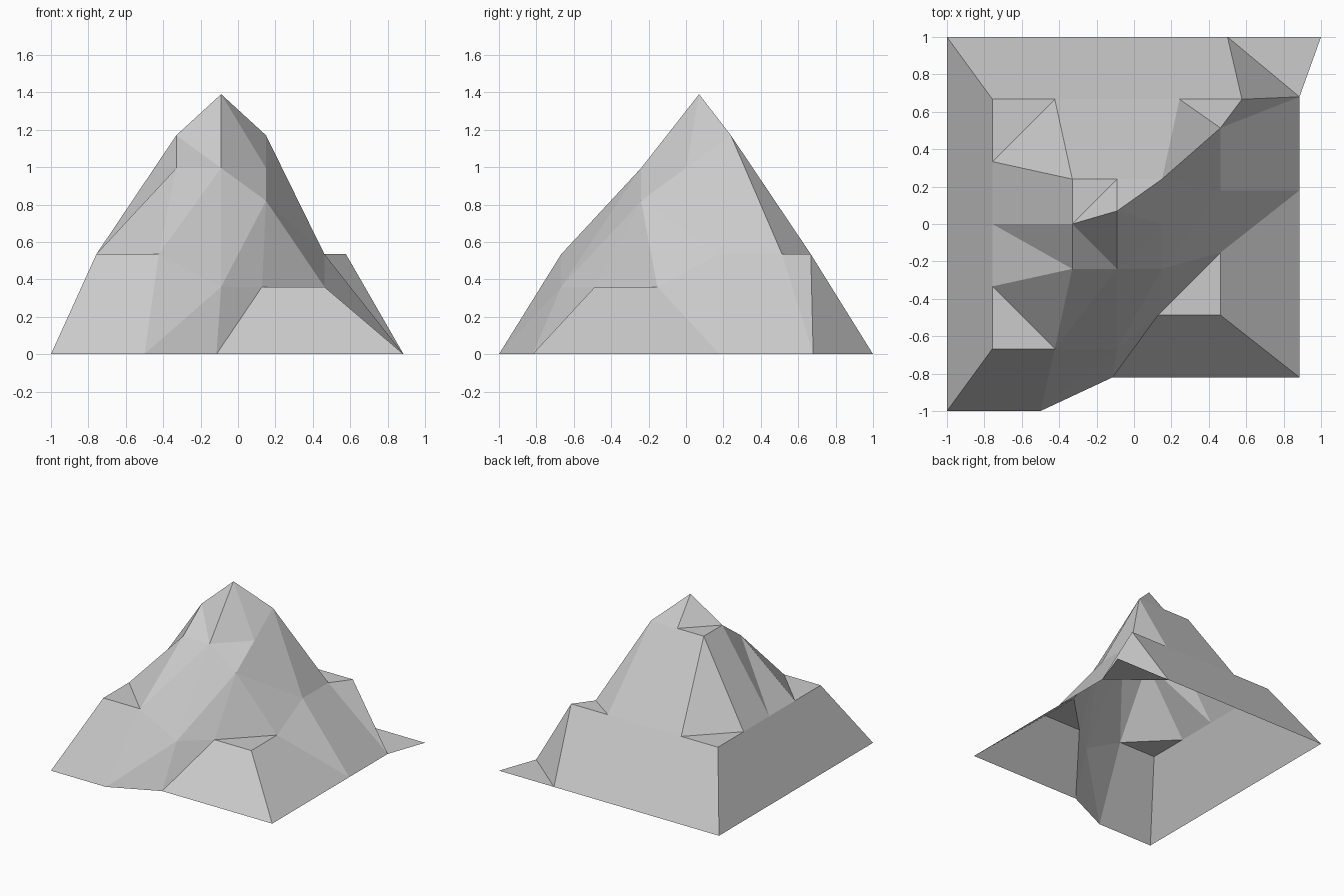
import bpy
import bmesh
from mathutils import Vector

cube = bpy.data.objects.get("Cube")
if cube:
    bpy.data.objects.remove(cube, do_unlink=True)

bm = bmesh.new()
SLIDE = Vector((-0.115, 0.18, 0))   # sideways slip of the front-right flank
DROP = Vector((0, 0, -0.175))       # one step of downward erosion
AXIS_X = -0.09


def square_ring(steps, half, cx, z):
    """Points round a square, counterclockwise from the -x -y corner."""
    corners = [(-1, -1), (1, -1), (1, 1), (-1, 1)]
    points = []
    for s in range(4):
        a, b = Vector(corners[s]), Vector(corners[(s + 1) % 4])
        for i in range(steps):
            p = a.lerp(b, i / steps) * half
            points.append(Vector((p.x + cx, p.y, z)))
    return points


def add_verts(points):
    return [bm.verts.new(p) for p in points]


def quad(a, b, c, d, flip=False):
    """Two triangles, folded along a-c, or along b-d when flipped."""
    folds = [(a, b, d), (b, c, d)] if flip else [(a, b, c), (a, c, d)]
    for tri in folds:
        bm.faces.new(tri)


# Three stacked rings and a summit
foot = square_ring(4, 1, 0, 0)
ledge = square_ring(4, 0.667, AXIS_X, 0.535)
crown = square_ring(2, 0.24, AXIS_X, 1.17)
for k in range(2, 8):
    foot[k] += SLIDE
for k in range(3, 8):
    ledge[k] += SLIDE
for k in range(2, 6):
    ledge[k] += DROP
for k in (0, 1, 2, 2, 3):
    crown[k] += DROP

b, m, t = add_verts(foot), add_verts(ledge), add_verts(crown)
peak = bm.verts.new((AXIS_X, 0.07, 1.39))

# Lower slopes
for k in range(16):
    n = (k + 1) % 16
    if k not in (7, 8):
        quad(b[k], b[n], m[n], m[k], flip=(k == 5))

# Back corner: flat spur on the ground with a cut face above it
for tri in [(b[7], b[8], b[9]), (b[7], b[9], m[8]),
            (b[7], m[8], m[7]), (b[9], m[9], m[8])]:
    bm.faces.new(tri)

# Upper slopes, with a small flat ledge at each corner
for s in range(4):
    c, u = 4 * s, 2 * s
    bm.faces.new((m[c - 1], m[c], m[c + 1]))
    bm.faces.new((m[c - 1], m[c + 1], t[u]))
    quad(m[c + 1], m[c + 2], t[u + 1], t[u], flip=(s == 1))
    quad(m[c + 2], m[c + 3], t[(u + 2) % 8], t[u + 1])

# Summit: three cut corners and one full ridge
for u in (0, 2, 6):
    bm.faces.new((t[u - 1], t[u], t[u + 1]))
for i, j in [(7, 1), (1, 3), (3, 4), (4, 5), (5, 7)]:
    bm.faces.new((t[i], t[j], peak))

mesh = bpy.data.meshes.new("mountain")
bm.to_mesh(mesh)
bm.free()

# Plain rock colour
rock = bpy.data.materials.new("rock_grey")
rock.use_nodes = True
colour = (0.6, 0.6, 0.6, 1)
rock.diffuse_color = colour
rock.node_tree.nodes["Principled BSDF"].inputs["Base Color"].default_value = colour
mesh.materials.append(rock)

mountain = bpy.data.objects.new("mountain", mesh)
bpy.context.collection.objects.link(mountain)
